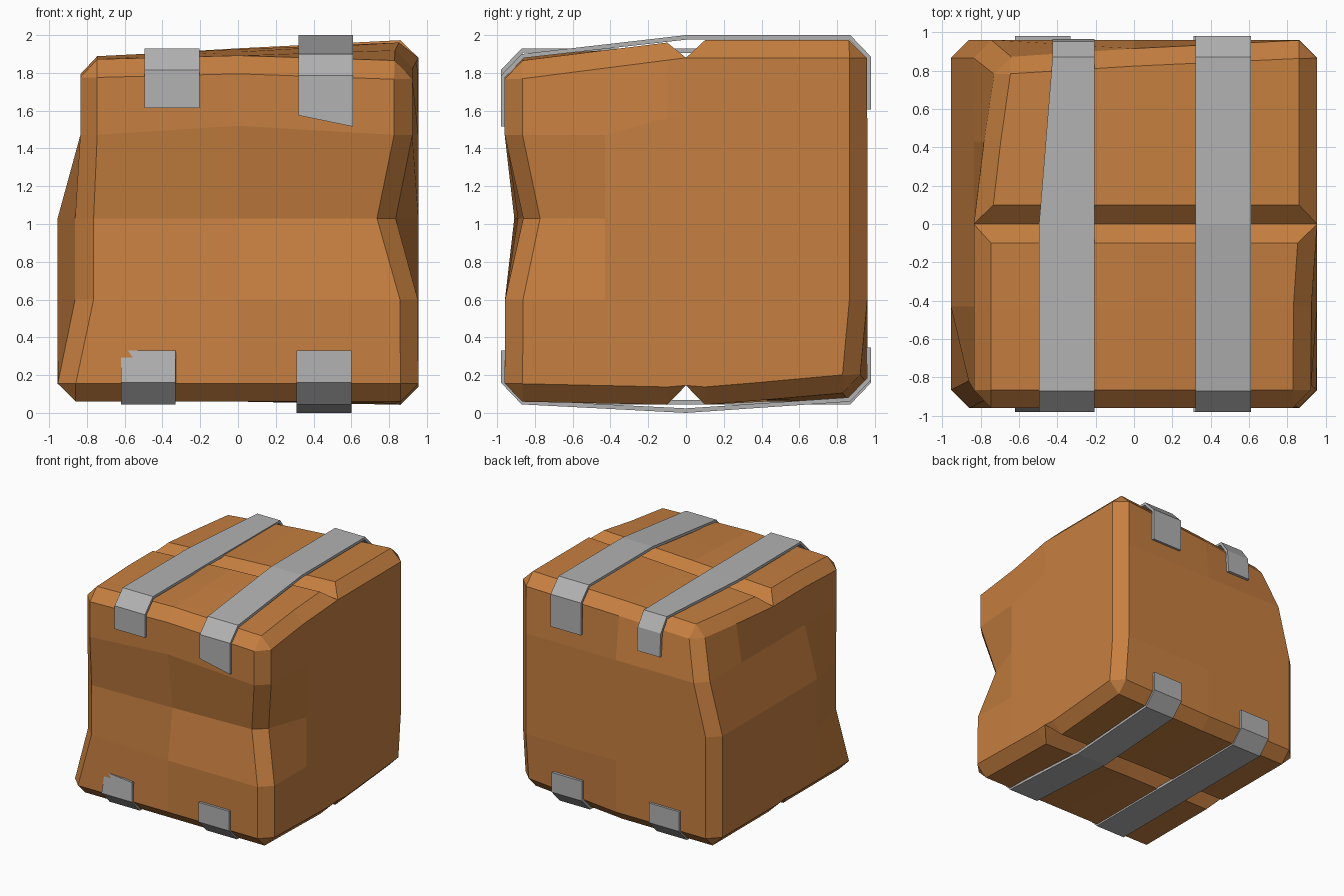
import bpy, bmesh
from mathutils import Vector

if "Cube" in bpy.data.objects:
    bpy.data.objects.remove(bpy.data.objects["Cube"])


def ramp(v, a, b):
    """0 at a, 1 at b, clamped."""
    return min(max((v - a) / (b - a), 0), 1)


def add_object(name, bm, color):
    me = bpy.data.meshes.new(name)
    bm.to_mesh(me)
    bm.free()
    ob = bpy.data.objects.new(name, me)
    bpy.context.collection.objects.link(ob)
    mat = bpy.data.materials.get(color[0]) or bpy.data.materials.new(color[0])
    mat.diffuse_color = color[1]
    mat.use_nodes = True
    mat.node_tree.nodes["Principled BSDF"].inputs["Base Color"].default_value = mat.diffuse_color
    me.materials.append(mat)
    return ob


BROWN = ("cardboard", (.565, .212, .051, 1))
GREY = ("tape", (.445, .445, .445, 1))


def dent(co):
    """Crumple offset of a point on the box."""
    x, y, z = co
    left, right = ramp(x, 0, -.9), ramp(x, 0, .9)
    front, back = ramp(y, -.43, -.9), ramp(y, .43, .9)
    low, upper, top = ramp(z, .6, .15), ramp(z, 1.03, 1.47), ramp(z, 1.47, 1.78)
    waist = ramp(abs(z - 1.03), .44, 0)
    knee = ramp(abs(z - .6), .43, 0)
    slope = ramp(x, .9, -.9)
    middle = ramp(abs(y), .43, 0)
    dx = left * (.12 * upper + .11 * top * ramp(y, 0, .9))
    dx += left * front * .1 * (1 - low) * (1 - upper)
    dx -= right * front * (.13 * waist + .035 * upper)
    dx -= right * top * .03 * ramp(abs(y + .43), .43, 0)
    dy = front * ((.07 - .02 * left + .03 * right) * waist + .05 * left * knee)
    dy -= back * (.09 * top * slope + .04 * low * right)
    dz = -top * ((.085 + .03 * right) * ramp(y, 0, -.9) + .02 * left * front
                 + .09 * slope * ramp(y, -.9, 0))
    dz += low * right * (.05 * ramp(y, .1, .9) - .02 * ramp(abs(y), .9, 0))
    # side and front crease lines bow upward
    bow = ramp(abs(z - 1.47), .4, 0)
    dz += bow * (.12 * right * middle + .05 * front * ramp(abs(x), .9, 0))
    return Vector((dx, dy, dz))


# Box: chamfered block, cut into panels
bm = bmesh.new()
bmesh.ops.create_cube(bm, size=1)
for v in bm.verts:
    v.co = (v.co.x * 1.91, v.co.y * 1.92, 1.0175 + v.co.z * 1.915)
bmesh.ops.bevel(bm, geom=bm.edges[:], offset=.095, segments=1, affect='EDGES')
for axis, places in enumerate([(0,), (-.43, -.1, 0, .1, .43), (.6, 1.03, 1.47)]):
    for d in places:
        co, no = Vector(), Vector()
        co[axis], no[axis] = d, 1
        bmesh.ops.bisect_plane(bm, geom=bm.verts[:] + bm.edges[:] + bm.faces[:],
                               plane_co=co, plane_no=no)

# Flap seam grooves on top and bottom
for v in bm.verts:
    if abs(v.co.y) < .01:
        v.co.z = min(max(v.co.z, .165), 1.88)
seam = []
for f in bm.faces:
    c = f.calc_center_median()
    if abs(c.y) < .09 and abs(c.x) > .87 and abs(c.z - 1.0175) > .86:
        seam.append(f)
bmesh.ops.triangulate(bm, faces=seam, quad_method='LONG_EDGE')
for v in bm.verts:
    v.co += dent(v.co)
bmesh.ops.recalc_face_normals(bm, faces=bm.faces)
add_object("cardboard_box", bm, BROWN)


def tape(name, x, side, front, mid, back, drop=.17, back_drop=.17,
         skew=0, slant=0, tuck=0):
    """Strip over the box; front, mid and back are its heights, side is 1 up, -1 down."""
    rows = [(-.98, front - side * (.115 + drop)), (-.98, front - side * .115),
            (-.87, front), (0, mid), (.87, back),
            (.98 - skew * .4, back - side * .115),
            (.98 - skew * .2, back - side * (.115 + back_drop))]
    bm = bmesh.new()
    pairs = []
    for i, (y, z) in enumerate(rows):
        shift = skew if i > 3 else 0
        end = i == 0
        pairs.append((bm.verts.new((x - .145 + shift, y + tuck * end, z)),
                      bm.verts.new((x + .145, y, z - slant * end))))
    for (a, b), (c, d) in zip(pairs, pairs[1:]):
        bm.faces.new((a, b, d, c) if side > 0 else (a, c, d, b))
    ob = add_object(name, bm, GREY)
    mod = ob.modifiers.new("thickness", 'SOLIDIFY')
    mod.thickness = .024
    mod.offset = -1


# Tape strips
tape("top_tape_left", -.35, 1, 1.93, 1.93, 1.925, .2, .2, skew=.07)
tape("top_tape_right", .465, 1, 1.9, 2, 2, .21, .28, slant=.06)
tape("bottom_tape_left", -.475, -1, .045, .045, .045, tuck=.045)
tape("bottom_tape_right", .455, -1, .045, 0, .06)
